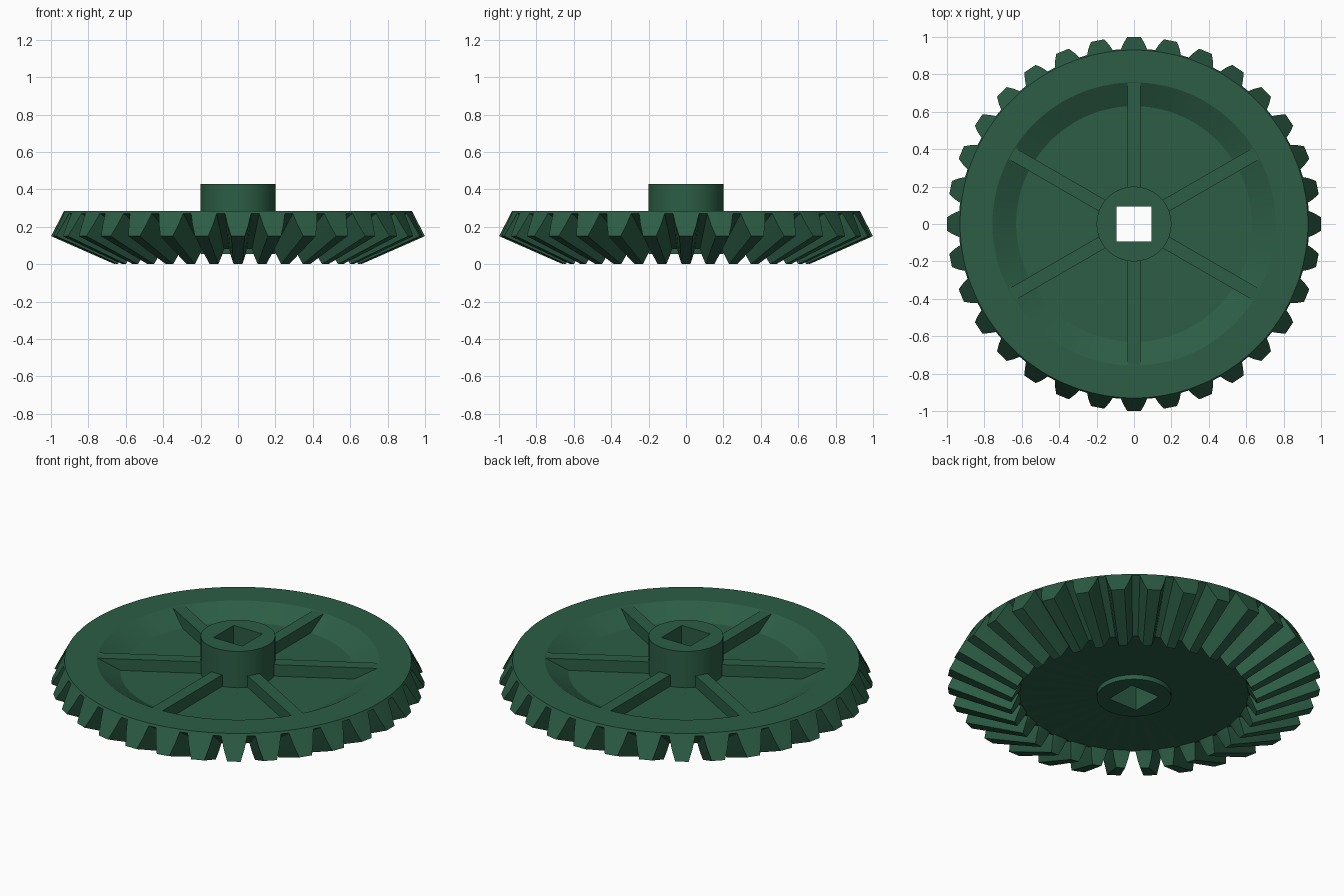
import bpy, bmesh
from math import sin, cos, pi, radians, atan2, hypot

if "Cube" in bpy.data.objects:
    bpy.data.objects.remove(bpy.data.objects["Cube"])

mat = bpy.data.materials.new("dark_green")
mat.diffuse_color = (0.025, 0.11, 0.06, 1)
mat.use_nodes = True
mat.node_tree.nodes["Principled BSDF"].inputs["Base Color"].default_value = mat.diffuse_color


def make_object(name, rings, closed=False):
    """Bridge consecutive rings of equal point count into a surface."""
    bm = bmesh.new()
    loops = [[bm.verts.new(p) for p in ring] for ring in rings]
    pairs = list(zip(loops, loops[1:]))
    if closed:
        pairs.append((loops[-1], loops[0]))
    for a, b in pairs:
        n = len(a)
        for i in range(n):
            j = (i + 1) % n
            bm.faces.new((a[i], a[j], b[j], b[i]))
    bmesh.ops.recalc_face_normals(bm, faces=bm.faces)
    mesh = bpy.data.meshes.new(name)
    bm.to_mesh(mesh)
    bm.free()
    mesh.materials.append(mat)
    ob = bpy.data.objects.new(name, mesh)
    bpy.context.collection.objects.link(ob)
    bpy.ops.object.select_all(action='DESELECT')
    bpy.context.view_layer.objects.active = ob
    ob.select_set(True)
    bpy.ops.object.shade_smooth_by_angle(angle=radians(20))
    return ob


# Bevel gear body: tooth outline on the back cone, scaled toward the cone apex
TEETH, APEX_Z, INNER = 32, -0.29, 0.66
ROOT, TIP = (0.937, 0.272), (1.0, 0.15)
flank = [(0, -0.070), (0.5, -0.056), (1, -0.036),
         (1, 0.036), (0.5, 0.056), (0, 0.070)]      # (height, half width)
outer = []
for k in range(TEETH):
    a = 2 * pi * k / TEETH
    for t, w in flank:
        r = ROOT[0] + t * (TIP[0] - ROOT[0])
        z = ROOT[1] + t * (TIP[1] - ROOT[1])
        b = a + w / r
        outer.append((r * cos(b), r * sin(b), z))
inner = [(x * INNER, y * INNER, APEX_Z + (z - APEX_Z) * INNER) for x, y, z in outer]
angles = [atan2(y, x) for x, y, z in outer]


def circle(r, z):
    return [(r * cos(a), r * sin(a), z) for a in angles]


make_object("gear_body", [
    circle(0.17, 0.215), circle(0.63, 0.215), circle(0.757, 0.285), circle(0.93, 0.285),
    outer, inner, circle(0.612, 0.083), circle(0.17, 0.083)], closed=True)

# Hub with a square shaft hole
N, H = 64, 0.094
hub_angles = [2 * pi * i / N for i in range(N)]


def hub_ring(z, square):
    pts = []
    for a in hub_angles:
        r = H / max(abs(cos(a)), abs(sin(a))) if square else 0.2
        pts.append((r * cos(a), r * sin(a), z))
    return pts


make_object("hub", [hub_ring(0.055, False), hub_ring(0.43, False),
                    hub_ring(0.43, True), hub_ring(0.055, True)], closed=True)

# Six ribs between hub and rim, flush with the rim top
for i in range(6):
    a = radians(30 + 60 * i)

    def section(r):
        return [(r * cos(a) - s * sin(a), r * sin(a) + s * cos(a), z)
                for s, z in ((-0.035, 0.2), (0.035, 0.2), (0.035, 0.283), (-0.035, 0.283))]

    make_object(f"rib_{i + 1}", [section(0.185), section(0.755)])
